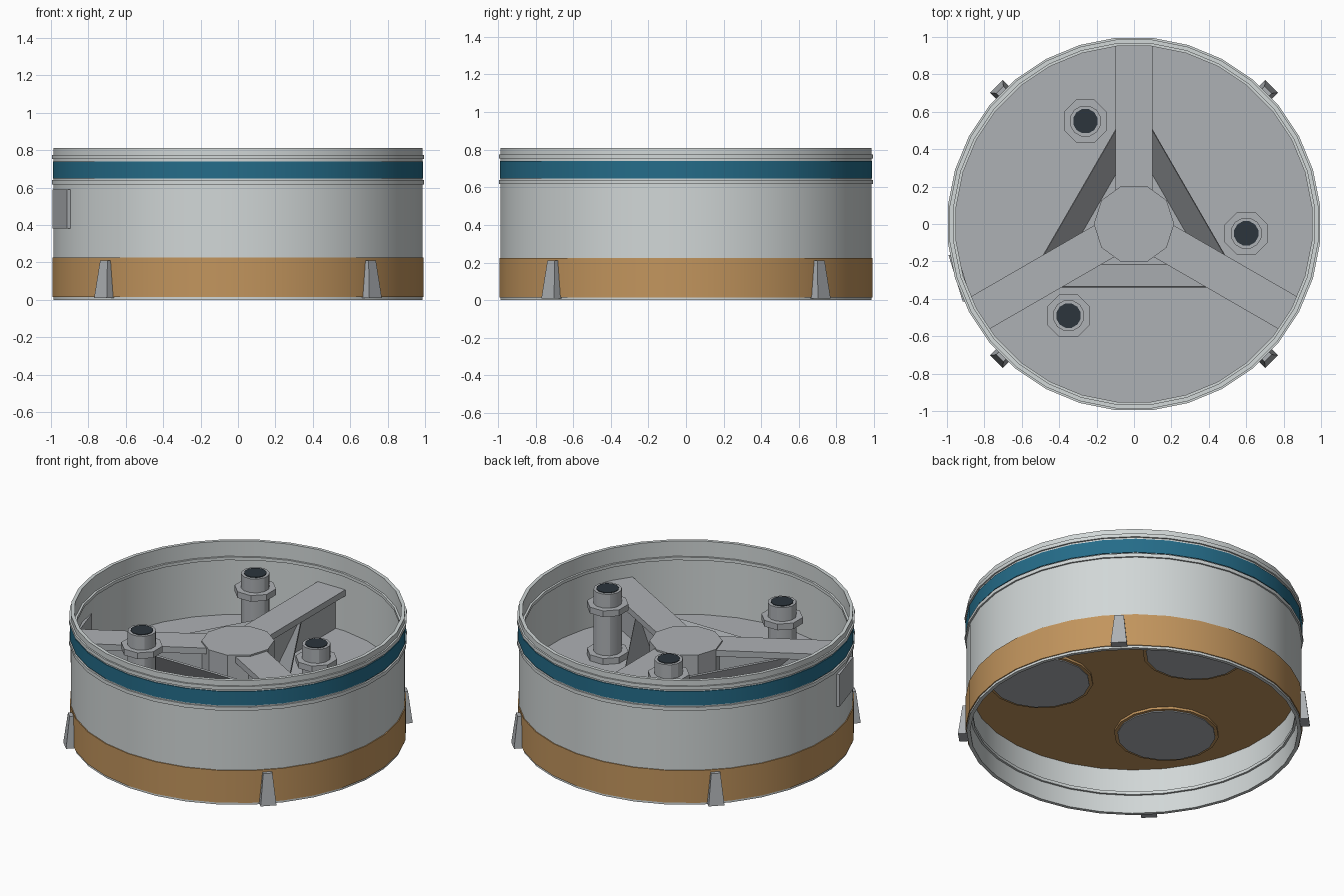
import bpy, bmesh
from math import sin, cos, pi, radians
from mathutils import Matrix, Vector

old = bpy.data.objects.get("Cube")
if old:
    bpy.data.objects.remove(old, do_unlink=True)


def material(name, r, g, b):
    m = bpy.data.materials.new(name)
    m.use_nodes = True
    m.diffuse_color = (r, g, b, 1)
    bsdf = next(n for n in m.node_tree.nodes if n.type == 'BSDF_PRINCIPLED')
    bsdf.inputs["Base Color"].default_value = (r, g, b, 1)
    return m


PALE = material("pale grey", 0.64, 0.68, 0.68)
STEEL = material("steel grey", 0.42, 0.44, 0.46)
TAN = material("tan", 0.54, 0.30, 0.11)
BLUE = material("deep blue", 0.018, 0.15, 0.25)
DARK = material("dark opening", 0.025, 0.035, 0.045)


def finish(name, bm, *mats, smooth=True):
    bmesh.ops.recalc_face_normals(bm, faces=bm.faces)
    mesh = bpy.data.meshes.new(name)
    bm.to_mesh(mesh)
    bm.free()
    ob = bpy.data.objects.new(name, mesh)
    bpy.context.collection.objects.link(ob)
    for m in mats:
        mesh.materials.append(m)
    if smooth:
        bpy.ops.object.select_all(action='DESELECT')
        ob.select_set(True)
        bpy.context.view_layer.objects.active = ob
        bpy.ops.object.shade_smooth_by_angle(angle=radians(30))
    return ob


def ring(name, mat, r_in, r_out, z0, z1, sides=32):
    """Closed ring with a rectangular section."""
    bm = bmesh.new()
    section = ((r_in, z0), (r_out, z0), (r_out, z1), (r_in, z1))
    loops = []
    for i in range(sides):
        a = 2 * pi * (i + 0.5) / sides
        loops.append([bm.verts.new((r * cos(a), r * sin(a), z)) for r, z in section])
    for i in range(sides):
        a, b = loops[i], loops[(i + 1) % sides]
        for k in range(4):
            n = (k + 1) % 4
            bm.faces.new((a[k], b[k], b[n], a[n]))
    return finish(name, bm, mat)


def drum(name, mat, x, y, r, z0, z1, sides, r_top=None):
    """Upright solid cylinder or cone."""
    bm = bmesh.new()
    bmesh.ops.create_cone(bm, cap_ends=True, segments=sides, radius1=r,
                          radius2=r if r_top is None else r_top, depth=z1 - z0)
    turn = Matrix.Rotation(pi / sides, 4, 'Z')
    bm.transform(Matrix.Translation((x, y, (z0 + z1) / 2)) @ turn)
    return finish(name, bm, mat)


def block(name, mat, angle, r0, r1, width, z0, z1, top_r1=None, top_width=None):
    """Box placed radially at an angle, optionally tapering towards its top."""
    bm = bmesh.new()
    bmesh.ops.create_cube(bm, size=1)
    for v in bm.verts:
        top = v.co.z > 0
        outer = (top_r1 if top and top_r1 else r1)
        w = (top_width if top and top_width else width)
        v.co = Vector((outer if v.co.x > 0 else r0, v.co.y * w, z1 if top else z0))
    bm.transform(Matrix.Rotation(radians(angle), 4, 'Z'))
    return finish(name, bm, mat, smooth=False)


# Outer shell with its painted bands and raised rings
ring("hull_wall", PALE, 0.968, 0.99, 0, 0.81)
ring("tan_skirt", TAN, 0.98, 0.996, 0.015, 0.225)
ring("blue_band", BLUE, 0.98, 0.995, 0.648, 0.74)
ring("lower_rib", PALE, 0.98, 1.0, 0.617, 0.64)
ring("upper_rib", PALE, 0.98, 1.0, 0.752, 0.775)
ring("inner_top_lip", PALE, 0.955, 0.975, 0.69, 0.71)
ring("inner_bottom_lip", PALE, 0.955, 0.975, 0.12, 0.14)

# Deck: tan underneath, steel on top
deck = drum("deck", STEEL, 0, 0, 0.975, 0.295, 0.33, 32)
deck.data.materials.append(TAN)
for p in deck.data.polygons:
    if p.normal.z < -0.5:
        p.material_index = 1

# Central hub
drum("hub", STEEL, 0, 0, 0.215, 0.33, 0.61, 10)

# Radial beams, with a round mount under each
for n, angle in enumerate((90, 210, 330), 1):
    block(f"beam_flange_{n}", STEEL, angle, 0.1, 0.97, 0.2, 0.56, 0.6)
    block(f"beam_web_{n}", STEEL, angle, 0.1, 0.96, 0.06, 0.33, 0.56)
    x, y = 0.56 * cos(radians(angle)), 0.56 * sin(radians(angle))
    drum(f"mount_rim_{n}", TAN, x, y, 0.31, 0.28, 0.3, 16)
    drum(f"mount_plate_{n}", STEEL, x, y, 0.29, 0.274, 0.29, 16)

# Sloping three-sided brace between the beams
bm = bmesh.new()
bmesh.ops.create_cone(bm, cap_ends=False, segments=3, radius1=0.434,
                      radius2=0.67, depth=0.22)
lead = max(bm.verts, key=lambda v: v.co.z + v.co.xy.length).co
to_beam = Matrix.Rotation(pi / 2 - Vector((1, 0)).angle_signed(lead.xy) * -1, 4, 'Z')
bm.transform(Matrix.Translation((0, 0, 0.44)) @ to_beam)
brace = finish("sloping_brace", bm, STEEL, smooth=False)
brace.modifiers.new("thickness", 'SOLIDIFY').thickness = 0.012

# Standing pipes with flanges and dark mouths
for n, (x, y) in enumerate(((0.6, -0.05), (-0.26, 0.55), (-0.35, -0.49)), 1):
    drum(f"pipe_{n}", STEEL, x, y, 0.085, 0.33, 0.77, 12)
    drum(f"pipe_collar_{n}", STEEL, x, y, 0.125, 0.64, 0.68, 8)
    drum(f"pipe_foot_{n}", STEEL, x, y, 0.125, 0.33, 0.37, 8)
    drum(f"pipe_mouth_{n}", DARK, x, y, 0.067, 0.766, 0.774, 12)

# Tapered clamps around the skirt
for n, angle in enumerate((45, 135, 225, 315), 1):
    block(f"clamp_{n}", STEEL, angle, 0.975, 1.04, 0.095, 0.01, 0.21, 1.015, 0.055)

# Service hatch on the side
block("side_hatch", STEEL, 197, 0.95, 0.997, 0.26, 0.38, 0.59)
